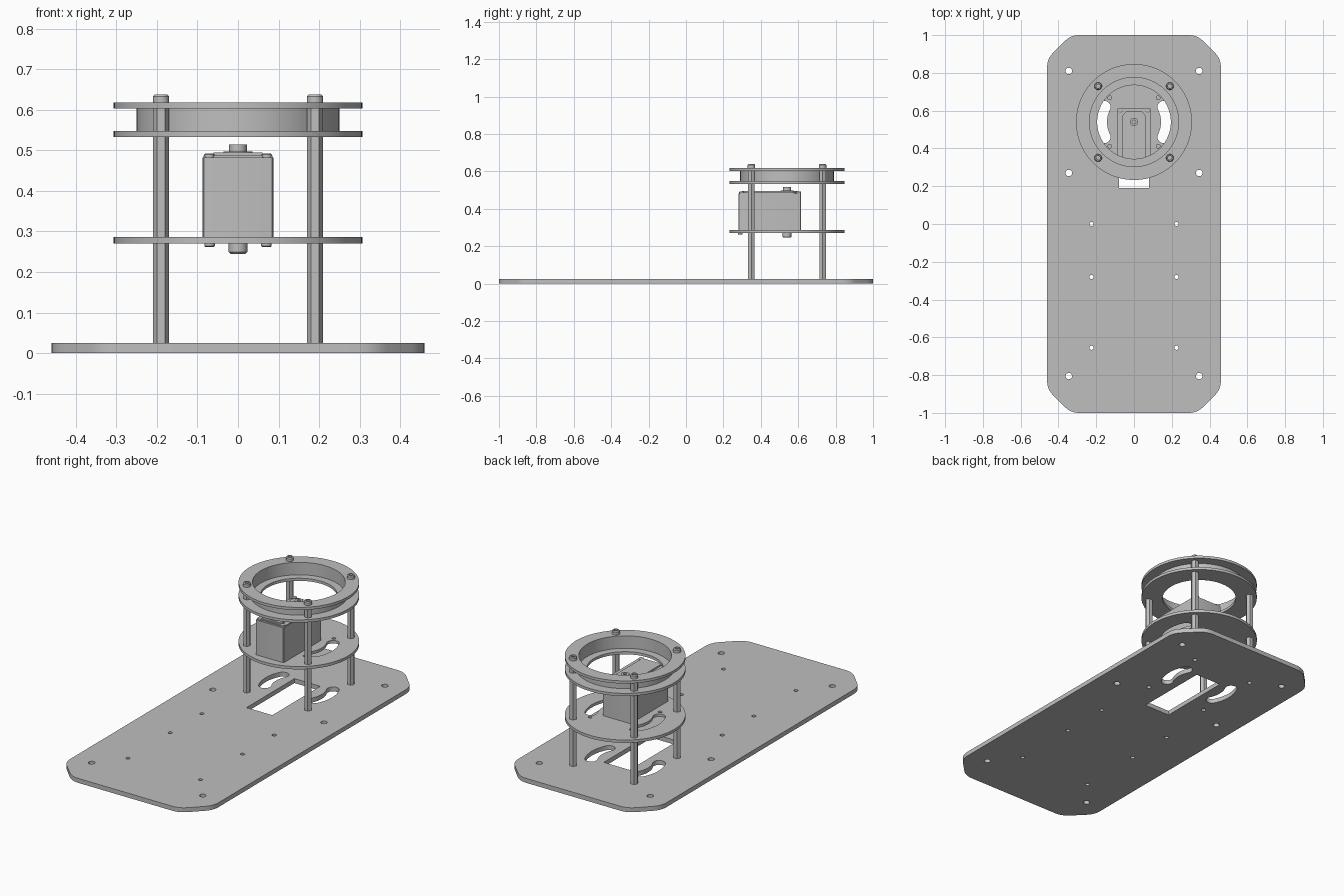
import bpy, math
from math import cos, sin, pi, radians
from mathutils import Vector

cube = bpy.data.objects.get("Cube")
if cube:
    bpy.data.objects.remove(cube, do_unlink=True)

grey = bpy.data.materials.new("light grey")
grey.use_nodes = True
GREY = (0.52, 0.52, 0.52, 1)
grey.diffuse_color = GREY
grey.node_tree.nodes["Principled BSDF"].inputs["Base Color"].default_value = GREY

CY = 0.54          # y of the tower axis
POST = 0.19        # post offset from the axis
posts = [(sx * POST, CY + sy * POST) for sx in (-1, 1) for sy in (-1, 1)]


def finish(obj):
    obj.data.materials.clear()
    obj.data.materials.append(grey)
    bpy.ops.object.select_all(action='DESELECT')
    obj.select_set(True)
    bpy.context.view_layer.objects.active = obj
    bpy.ops.object.shade_smooth_by_angle(angle=radians(30))
    return obj


def circle(x, y, r, n=24):
    return [(x + r * cos(2 * pi * i / n), y + r * sin(2 * pi * i / n)) for i in range(n)]


def rect(x0, x1, y0, y1):
    return [(x0, y0), (x1, y0), (x1, y1), (x0, y1)]


def rounded(points, trim, steps=6):
    """Round each corner with a quadratic arc starting 'trim' before it."""
    out = []
    for i, p in enumerate(points):
        p = Vector(p)
        a = p + (Vector(points[i - 1]) - p).normalized() * trim
        b = p + (Vector(points[(i + 1) % len(points)]) - p).normalized() * trim
        for k in range(steps + 1):
            t = k / steps
            out.append(tuple(a * (1 - t) ** 2 + p * 2 * t * (1 - t) + b * t * t))
    return out


def arc_slot(side, r=0.175, half=0.032, sweep=radians(27), n=12):
    """Kidney-shaped slot around the tower axis."""
    pts = []
    for i in range(n + 1):
        a = -sweep + 2 * sweep * i / n
        pts.append(((r + half) * cos(a), (r + half) * sin(a)))
    for i in range(1, n):
        t = sweep + pi * i / n
        pts.append((r * cos(sweep) + half * cos(t), r * sin(sweep) + half * sin(t)))
    for i in range(n + 1):
        a = sweep - 2 * sweep * i / n
        pts.append(((r - half) * cos(a), (r - half) * sin(a)))
    for i in range(1, n):
        t = pi - sweep + pi * i / n
        pts.append((r * cos(sweep) + half * cos(t), -r * sin(sweep) + half * sin(t)))
    return [(side * x, CY + y) for x, y in pts]


def plate(name, loops, z0, z1):
    """Flat sheet from an outline followed by its holes."""
    cu = bpy.data.curves.new(name, 'CURVE')
    cu.dimensions = '2D'
    cu.fill_mode = 'BOTH'
    cu.extrude = (z1 - z0) / 2
    for loop in loops:
        sp = cu.splines.new('POLY')
        sp.points.add(len(loop) - 1)
        for pt, (x, y) in zip(sp.points, loop):
            pt.co = (x, y, 0, 1)
        sp.use_cyclic_u = True
    obj = bpy.data.objects.new(name, cu)
    obj.location.z = (z0 + z1) / 2
    bpy.context.collection.objects.link(obj)
    bpy.ops.object.select_all(action='DESELECT')
    obj.select_set(True)
    bpy.context.view_layer.objects.active = obj
    bpy.ops.object.convert(target='MESH')
    return finish(bpy.context.view_layer.objects.active)


def lathe(name, profile, x, y, n=24):
    """Turned part from (radius, z) points, beginning and ending on the axis."""
    verts, faces = [], []
    for r, z in profile:
        verts += [(px, py, z) for px, py in circle(0, 0, r, n)]
    for j in range(len(profile) - 1):
        for i in range(n):
            k = (i + 1) % n
            faces.append((j * n + i, j * n + k, (j + 1) * n + k, (j + 1) * n + i))
    faces.append(tuple(reversed(range(n))))
    faces.append(tuple(range((len(profile) - 1) * n, len(profile) * n)))
    me = bpy.data.meshes.new(name)
    me.from_pydata(verts, [], faces)
    obj = bpy.data.objects.new(name, me)
    obj.location = (x, y, 0)
    bpy.context.collection.objects.link(obj)
    return finish(obj)


# Base plate with clipped corners, servo window, slots and fixing holes
corner = [(0.46, 0.875), (0.335, 1)]
outline = corner + [(-x, y) for x, y in reversed(corner)]
outline += [(-x, -y) for x, y in outline]
base_loops = [rounded(outline, 0.045), rect(-0.08, 0.08, 0.19, 0.615)]
for side in (-1, 1):
    base_loops.append(arc_slot(side))
    base_loops += [circle(side * 0.345, y, 0.017) for y in (0.81, 0.27, -0.805)]
    base_loops += [circle(side * 0.225, y, 0.011, 16) for y in (0, -0.28, -0.655)]
base_loops += [circle(x, y, 0.012, 16) for x, y in posts]
plate("base_plate", base_loops, 0, 0.025)

# Servo shelf
shelf_loops = [circle(0, CY, 0.307, 96), arc_slot(-1), arc_slot(1)]
shelf_loops += [circle(sx * 0.128, CY + sy * 0.128, 0.01, 16) for sx in (-1, 1) for sy in (-1, 1)]
plate("servo_shelf", shelf_loops, 0.27, 0.286)

# Bearing stack: flange, spacer wall, flange
for name, outer, inner, z0, z1 in (("lower_flange", 0.307, 0.195, 0.533, 0.548),
                                   ("spacer_ring", 0.25, 0.236, 0.548, 0.603),
                                   ("upper_flange", 0.307, 0.236, 0.603, 0.618)):
    plate(name, [circle(0, CY, outer, 96), circle(0, CY, inner, 96)], z0, z1)

# Hexagonal posts with socket-head bolts
for x, y in posts:
    plate("hex_post", [circle(x, y, 0.02, 6)], 0.025, 0.604)
    lathe("post_bolt", [(0.02, 0.617), (0.02, 0.633), (0.016, 0.638),
                        (0.01, 0.638), (0.01, 0.627)], x, y)

# Servo body, raised lid and gear cover
plate("servo_body", [rounded(rect(-0.087, 0.087, 0.28, 0.615), 0.006, 3)], 0.286, 0.482)
lid = [(-0.085, 0.29), (0.085, 0.29), (0.085, 0.57), (0.062, 0.605), (-0.062, 0.605), (-0.085, 0.57)]
plate("servo_lid", [lid], 0.482, 0.487)
cover = [(-0.06, 0.3), (0.06, 0.3), (0.06, 0.575), (0.04, 0.597), (-0.04, 0.597), (-0.06, 0.575)]
plate("gear_cover", [cover], 0.487, 0.495)

# Output shaft above and pivot boss below
lathe("output_collar", [(0.036, 0.495), (0.036, 0.498), (0.022, 0.498)], 0, CY)
lathe("output_shaft", [(0.022, 0.495), (0.022, 0.515), (0.01, 0.515), (0.01, 0.507)], 0, CY)
lathe("pivot_boss", [(0.019, 0.245), (0.023, 0.249), (0.023, 0.27)], 0, CY)

# Servo case screws
for side in (-1, 1):
    for y in (0.297, 0.602):
        lathe("lid_screw", [(0.013, 0.482), (0.013, 0.49), (0.01, 0.492)], side * 0.071, y, 16)
    lathe("underside_screw", [(0.011, 0.262), (0.013, 0.264), (0.013, 0.27)], side * 0.07, 0.29, 16)
